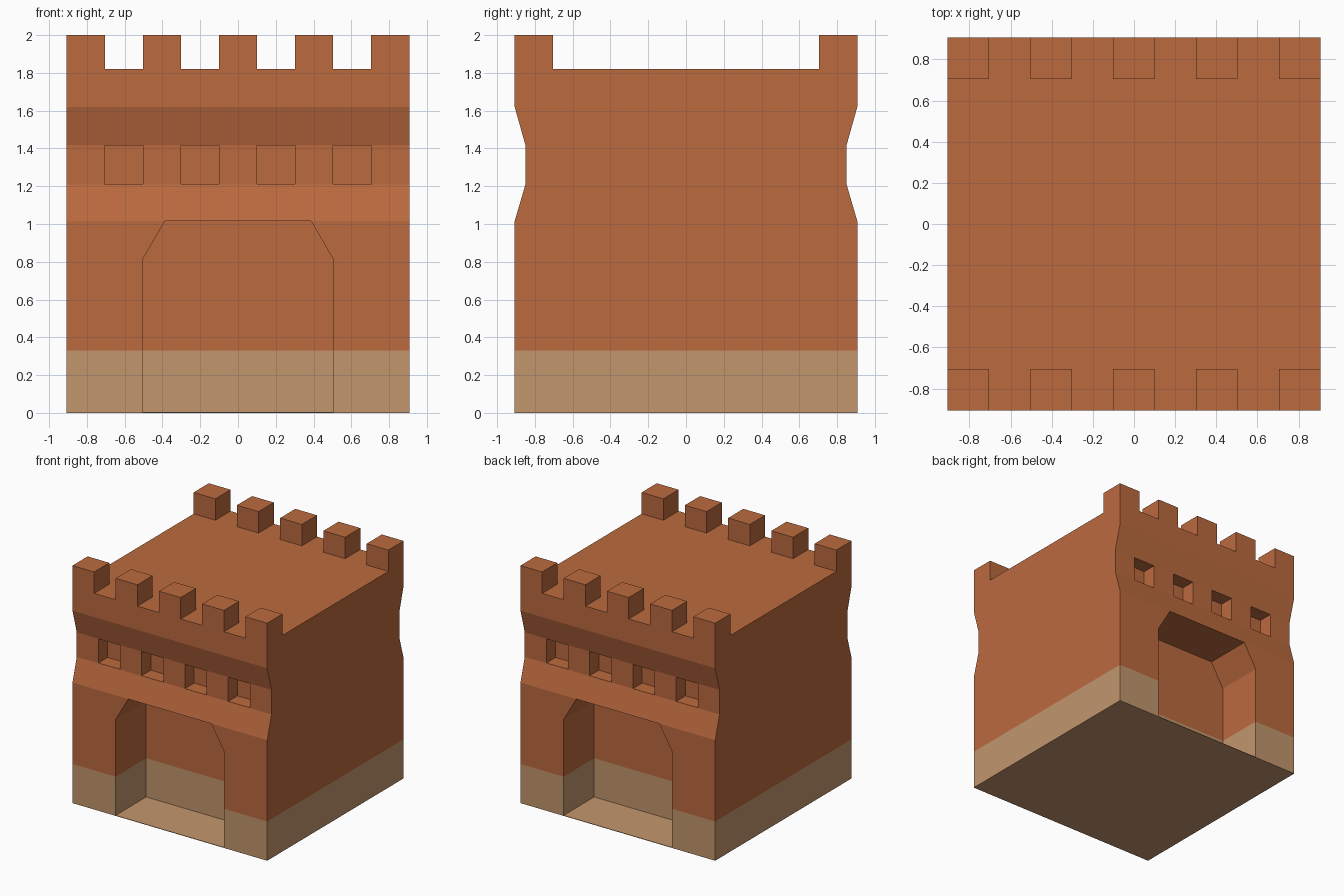
import bpy, bmesh
from mathutils import Vector

if "Cube" in bpy.data.objects:
    bpy.data.objects.remove(bpy.data.objects["Cube"])

H = 0.907          # half width of the block
BASE = 0.33        # height of the pale plinth band
ROOF = 1.82


def material(name, rgb):
    m = bpy.data.materials.new(name)
    lin = [((c / 255 + 0.055) / 1.055) ** 2.4 for c in rgb]
    m.diffuse_color = (*lin, 1)
    m.use_nodes = True
    m.node_tree.nodes["Principled BSDF"].inputs["Base Color"].default_value = m.diffuse_color
    return m


brick = material("brick_orange", (188, 106, 63))
sand = material("sand_tan", (194, 150, 109))


def prism(bm, pts, direction):
    """Closed solid: polygon of 3D points extruded along direction."""
    d = Vector(direction)
    a = [bm.verts.new(p) for p in pts]
    b = [bm.verts.new(Vector(p) + d) for p in pts]
    bm.faces.new(a)
    bm.faces.new(b[::-1])
    n = len(a)
    for i in range(n):
        j = (i + 1) % n
        bm.faces.new((a[j], a[i], b[i], b[j]))


def make_object(name, bm):
    bmesh.ops.recalc_face_normals(bm, faces=bm.faces)
    me = bpy.data.meshes.new(name)
    bm.to_mesh(me)
    bm.free()
    ob = bpy.data.objects.new(name, me)
    bpy.context.collection.objects.link(ob)
    return ob


# Main block: side profile with a waisted band, extruded across x
half = [(H, 0), (H, 1.015), (0.85, 1.21), (0.85, 1.417), (H, 1.62), (H, ROOF)]
profile = half + [(-y, z) for y, z in reversed(half)]
bm = bmesh.new()
prism(bm, [(-H, y, z) for y, z in profile], (2 * H, 0, 0))
body = make_object("gatehouse_block", bm)

# Cutters: gateway and window niches on front and back
bm = bmesh.new()
gate = [(-0.505, 0.004), (0.505, 0.004), (0.505, 0.812),
        (0.387, 1.015), (-0.387, 1.015), (-0.505, 0.812)]
for s in (-1, 1):
    prism(bm, [(x, s * 0.50, z) for x, z in gate], (0, s * 0.6, 0))
    for cx in (-0.605, -0.202, 0.202, 0.605):
        win = [(cx - 0.101, 1.212), (cx + 0.101, 1.212),
               (cx + 0.101, 1.415), (cx - 0.101, 1.415)]
        prism(bm, [(x, s * 0.727, z) for x, z in win], (0, s * 0.4, 0))
cutter = make_object("niche_cutter", bm)
cutter.hide_render = True

mod = body.modifiers.new("niches", 'BOOLEAN')
mod.operation = 'DIFFERENCE'
mod.solver = 'EXACT'
mod.object = cutter
dg = bpy.context.evaluated_depsgraph_get()
cut_mesh = bpy.data.meshes.new_from_object(body.evaluated_get(dg))
body.modifiers.clear()
body.data = cut_mesh
bpy.data.objects.remove(cutter)

# Plinth band: slice at its top edge and colour everything below it
bm = bmesh.new()
bm.from_mesh(cut_mesh)
bmesh.ops.bisect_plane(bm, geom=bm.verts[:] + bm.edges[:] + bm.faces[:],
                       plane_co=(0, 0, BASE), plane_no=(0, 0, 1))
for f in bm.faces:
    f.material_index = 1 if f.calc_center_bounds().z < BASE else 0
    f.smooth = False
bm.to_mesh(cut_mesh)
bm.free()
cut_mesh.materials.clear()
cut_mesh.materials.append(brick)
cut_mesh.materials.append(sand)
bm = bmesh.new()
bm.from_mesh(cut_mesh)
for f in bm.faces:
    f.material_index = 1 if f.calc_center_bounds().z < BASE else 0
bm.to_mesh(cut_mesh)
bm.free()

# Battlements: five merlons along the front and back edges
for s, label in ((-1, "front"), (1, "back")):
    bm = bmesh.new()
    for i in range(5):
        cx = (i - 2) * 0.403
        y0, y1 = s * (H - 0.202), s * H
        sq = [(cx - 0.101, y0, ROOF), (cx + 0.101, y0, ROOF),
              (cx + 0.101, y1, ROOF), (cx - 0.101, y1, ROOF)]
        prism(bm, sq, (0, 0, 2.0 - ROOF))
    make_object(label + "_battlements", bm).data.materials.append(brick)
